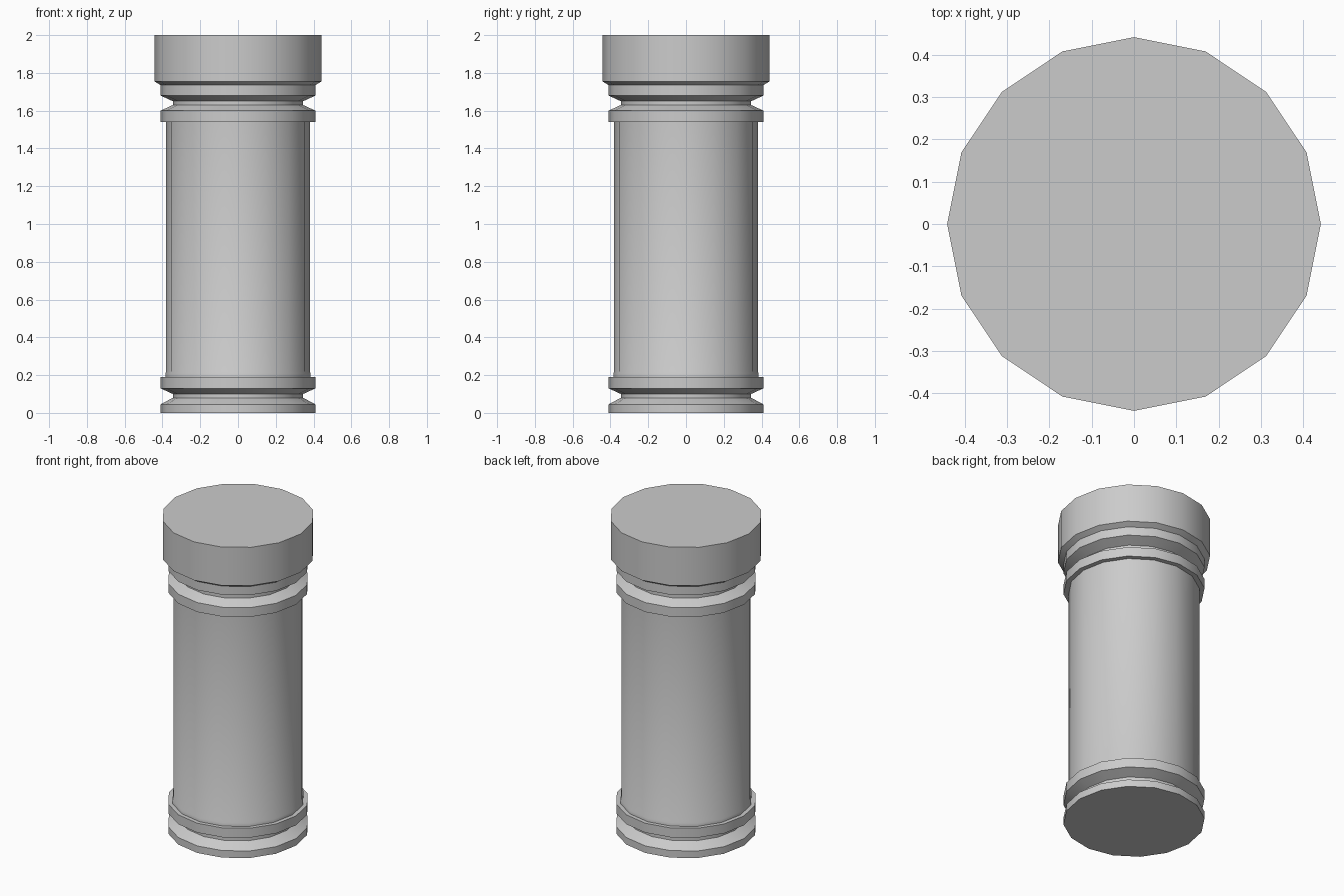
import bpy, bmesh, math

if "Cube" in bpy.data.objects:
    bpy.data.objects.remove(bpy.data.objects["Cube"])

SIDES = 16


def lathe(name, profile):
    """Revolve an (r, z) profile, listed bottom to top, around the z axis."""
    bm = bmesh.new()
    rings = []
    for r, z in profile:
        rings.append([bm.verts.new((r * math.cos(2 * math.pi * i / SIDES),
                                    r * math.sin(2 * math.pi * i / SIDES), z))
                      for i in range(SIDES)])
    for low, high in zip(rings, rings[1:]):
        for i in range(SIDES):
            j = (i + 1) % SIDES
            bm.faces.new((low[i], low[j], high[j], high[i]))
    # close the exposed ends of the column
    if profile[0][1] == 0:
        bm.faces.new(rings[0][::-1])
    if profile[-1][1] == 2:
        bm.faces.new(rings[-1])
    mesh = bpy.data.meshes.new(name)
    bm.to_mesh(mesh)
    bm.free()
    obj = bpy.data.objects.new(name, mesh)
    bpy.context.collection.objects.link(obj)
    bpy.ops.object.select_all(action='DESELECT')
    obj.select_set(True)
    bpy.context.view_layer.objects.active = obj
    bpy.ops.object.shade_smooth_by_angle(angle=math.radians(30))
    return obj


# Moulded foot: disc, groove and ring
lathe("base", [(0.41, 0), (0.41, 0.045), (0.345, 0.08), (0.345, 0.10),
               (0.41, 0.13), (0.41, 0.19), (0.385, 0.19)])

# Shaft with a small step at its foot
lathe("shaft", [(0.385, 0.19), (0.385, 0.21), (0.38, 0.22), (0.38, 1.54)])

# Ring, groove, flared lip and top drum
lathe("capital", [(0.38, 1.54), (0.41, 1.54), (0.41, 1.60), (0.345, 1.63),
                  (0.345, 1.65), (0.41, 1.68), (0.41, 1.735), (0.442, 1.755),
                  (0.442, 2)])
